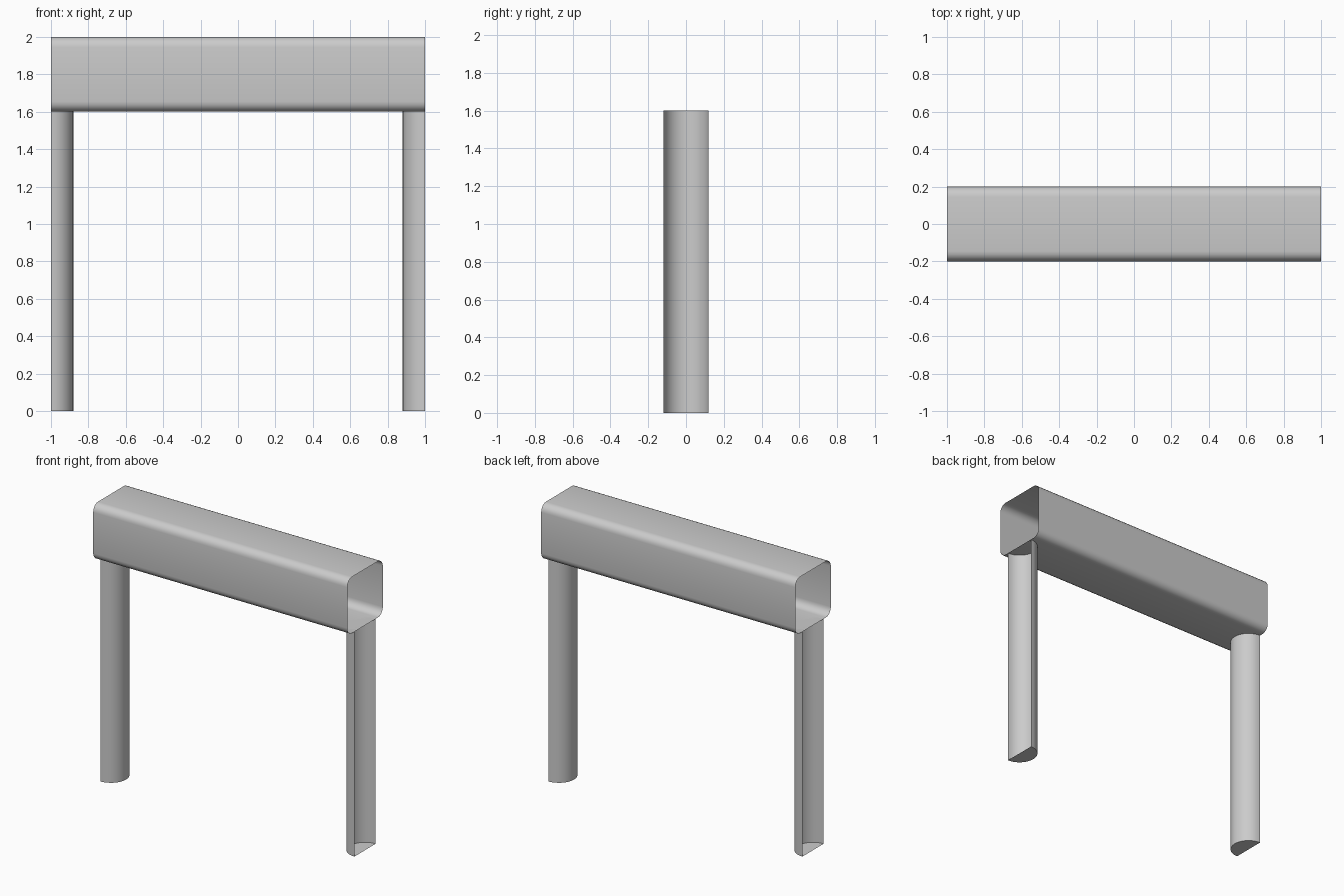
import bpy, bmesh
from math import pi, sin, cos

if "Cube" in bpy.data.objects:
    bpy.data.objects.remove(bpy.data.objects["Cube"])


def extrude_profile(name, start, end, closed, caps):
    """Skin between two matching outlines, optionally capping both ends."""
    bm = bmesh.new()
    a = [bm.verts.new(p) for p in start]
    b = [bm.verts.new(p) for p in end]
    n = len(a)
    for i in range(n if closed else n - 1):
        j = (i + 1) % n
        bm.faces.new((a[i], a[j], b[j], b[i]))
    if caps:
        bm.faces.new(a[::-1])
        bm.faces.new(b)
    mesh = bpy.data.meshes.new(name)
    bm.to_mesh(mesh)
    bm.free()
    obj = bpy.data.objects.new(name, mesh)
    bpy.context.collection.objects.link(obj)
    bpy.context.view_layer.objects.active = obj
    bpy.ops.object.select_all(action='DESELECT')
    obj.select_set(True)
    bpy.ops.object.shade_smooth_by_angle(angle=pi / 6)
    return obj


# Beam: rounded square tube, open at both ends
HALF, R, SEG = 0.2, 0.055, 5
outline = []
for k, (sy, sz) in enumerate([(1, 1), (-1, 1), (-1, -1), (1, -1)]):
    for s in range(SEG + 1):
        t = k * pi / 2 + s / SEG * pi / 2
        outline.append((sy * (HALF - R) + R * cos(t),
                        1.8 + sz * (HALF - R) + R * sin(t)))
extrude_profile("beam", [(-1, y, z) for y, z in outline],
                [(1, y, z) for y, z in outline], True, False)

# Legs: half-round shells, open towards the ends of the beam
LEG_R, LEG_SEG = 0.12, 16
for name, side in (("left_leg", -1), ("right_leg", 1)):
    base = pi / 2 if side > 0 else -pi / 2
    arc = [(side + LEG_R * cos(base + pi * i / LEG_SEG),
            LEG_R * sin(base + pi * i / LEG_SEG)) for i in range(LEG_SEG + 1)]
    extrude_profile(name, [(x, y, 0) for x, y in arc],
                    [(x, y, 1.6) for x, y in arc], False, True)
